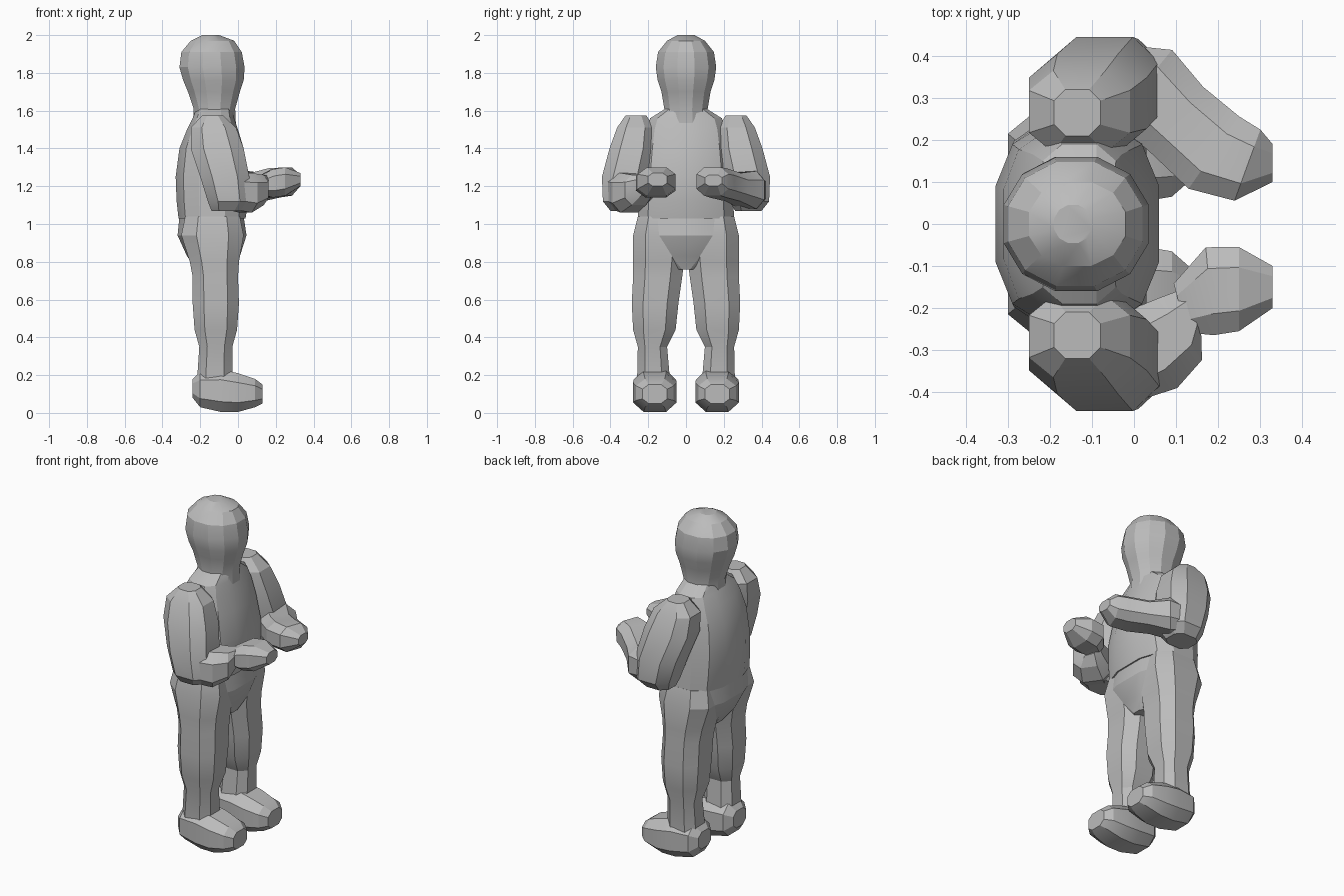
import bpy, bmesh, math
from mathutils import Vector

cube = bpy.data.objects.get("Cube")
if cube:
    bpy.data.objects.remove(cube)

GREY = (0.5, 0.5, 0.5, 1)
grey = bpy.data.materials.new("plain grey")
grey.use_nodes = True
grey.diffuse_color = GREY
grey.node_tree.nodes["Principled BSDF"].inputs["Base Color"].default_value = GREY


def flat_ring(z, x0, x1, y0, y1):
    """Horizontal section: centre and two half axes."""
    return (Vector(((x0 + x1) / 2, (y0 + y1) / 2, z)),
            Vector(((x1 - x0) / 2, 0, 0)), Vector((0, (y1 - y0) / 2, 0)))


def upright_ring(x, y, z0, z1, half_width, yaw=0):
    """Vertical section facing along the yaw direction."""
    a = math.radians(yaw)
    side = Vector((-math.sin(a), math.cos(a), 0)) * half_width
    return Vector((x, y, (z0 + z1) / 2)), side, Vector((0, 0, (z1 - z0) / 2))


def loft(name, rings, sides=8, square=0.75):
    """Closed skin through the sections; square below 1 gives fuller corners."""
    bm = bmesh.new()
    loops = []
    for centre, u, v in rings:
        loop = []
        for i in range(sides):
            a = math.tau * (i + 0.5) / sides
            c, s = math.cos(a), math.sin(a)
            c = math.copysign(abs(c) ** square, c)
            s = math.copysign(abs(s) ** square, s)
            # stretch so the outermost corners touch the section bounds
            k = 1 / math.cos(math.pi / sides) ** square
            loop.append(bm.verts.new(centre + u * c * k + v * s * k))
        loops.append(loop)
    for a, b in zip(loops, loops[1:]):
        for i in range(sides):
            j = (i + 1) % sides
            bm.faces.new((a[i], a[j], b[j], b[i]))
    bm.faces.new(loops[0])
    bm.faces.new(loops[-1])
    bmesh.ops.recalc_face_normals(bm, faces=bm.faces)
    mesh = bpy.data.meshes.new(name)
    bm.to_mesh(mesh)
    bm.free()
    mesh.materials.append(grey)
    obj = bpy.data.objects.new(name, mesh)
    bpy.context.collection.objects.link(obj)
    bpy.context.view_layer.objects.active = obj
    bpy.ops.object.select_all(action="DESELECT")
    obj.select_set(True)
    bpy.ops.object.shade_smooth_by_angle(angle=math.radians(22))
    return obj


def centred(rows):
    return [flat_ring(z, x0, x1, -w, w) for z, x0, x1, w in rows]


# Head and neck
loft("head", centred([
    (1.5, -.24, -.01, .12), (1.61, -.235, -.015, .115), (1.7, -.265, .01, .13),
    (1.76, -.29, .03, .15), (1.83, -.31, .035, .16), (1.91, -.3, .02, .148),
    (1.97, -.25, -.02, .1), (2.0, -.19, -.1, .045)]), sides=12, square=0.95)

# Torso and pelvis
loft("torso", centred([
    (1.03, -.315, .04, .255), (1.12, -.325, .055, .25), (1.25, -.33, .06, .24),
    (1.4, -.31, .03, .225), (1.5, -.27, .0, .21), (1.56, -.24, -.02, .19),
    (1.61, -.22, -.03, .11)]), sides=12)
loft("pelvis", centred([
    (.76, -.22, -.02, .06), (.83, -.27, .01, .2), (.94, -.32, .045, .265),
    (1.04, -.31, .03, .25)]), sides=12)

for side, word in ((1, "left"), (-1, "right")):
    # Leg
    loft(word + "_leg", [flat_ring(z, x0, x1, side * y0, side * y1) for z, x0, x1, y0, y1 in (
        (.12, -.22, -.03, .08, .26), (.35, -.205, -.03, .1, .255),
        (.44, -.23, -.005, .055, .28), (.58, -.24, .005, .04, .287),
        (.72, -.24, .0, .02, .28), (.8, -.255, .005, .01, .28),
        (.94, -.3, .03, .01, .28), (1.04, -.28, .01, .02, .255))])
    # Foot
    loft(word + "_foot", [upright_ring(x, side * .165, z0, z1, w) for x, z0, z1, w in (
        (-.24, .08, .18, .06), (-.2, .03, .22, .1), (-.09, .005, .23, .113),
        (0, .005, .21, .115), (.09, .03, .18, .1), (.13, .05, .15, .065))])
    # Upper arm
    loft(word + "_upper_arm", [flat_ring(z, x0, x1, side * y0, side * y1) for z, x0, x1, y0, y1 in (
        (1.07, -.14, .02, .26, .4), (1.12, -.16, .065, .23, .44),
        (1.25, -.2, .06, .2, .445), (1.4, -.25, .03, .17, .405),
        (1.51, -.25, -.01, .17, .365), (1.575, -.19, -.08, .21, .32))])

# Forearms and hands, bent differently on each side
loft("left_forearm", [
    upright_ring(-.06, .38, 1.1, 1.26, .06, -40), upright_ring(.02, .33, 1.08, 1.28, .11, -40),
    upright_ring(.1, .25, 1.12, 1.27, .1, -40), upright_ring(.19, .17, 1.14, 1.295, .105, -35),
    upright_ring(.27, .14, 1.15, 1.3, .09, -20), upright_ring(.33, .145, 1.2, 1.26, .045, 0)])
loft("right_forearm", [
    upright_ring(-.05, -.36, 1.08, 1.27, .08, 35), upright_ring(.04, -.3, 1.06, 1.27, .11, 35),
    upright_ring(.11, -.25, 1.1, 1.26, .09, 35), upright_ring(.14, -.21, 1.15, 1.26, .06, 20)])
loft("right_hand", [
    upright_ring(.11, -.2, 1.16, 1.25, .06, 15), upright_ring(.18, -.16, 1.14, 1.29, .105, 5),
    upright_ring(.25, -.155, 1.15, 1.3, .1, 0), upright_ring(.33, -.15, 1.2, 1.27, .05, 0)])
